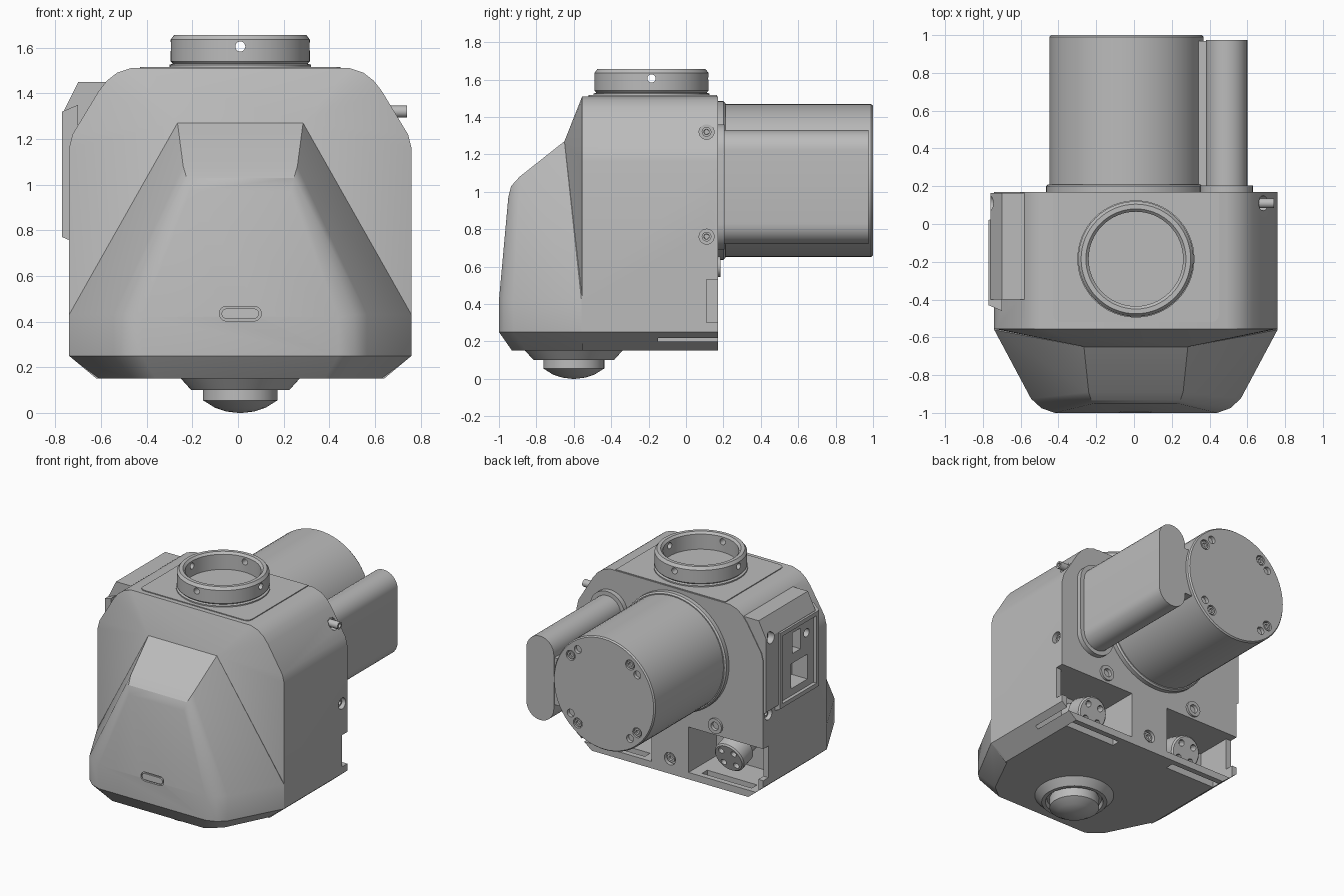
import bpy, bmesh, math
from mathutils import Vector, Matrix

cube = bpy.data.objects.get("Cube")
if cube:
    bpy.data.objects.remove(cube, do_unlink=True)

grey = bpy.data.materials.new("machined grey")
grey.use_nodes = True
grey.diffuse_color = (0.5, 0.5, 0.5, 1)
grey.node_tree.nodes["Principled BSDF"].inputs["Base Color"].default_value = (0.5, 0.5, 0.5, 1)
CX = 0.01  # body centre line


def finish(name, bm):
    bmesh.ops.recalc_face_normals(bm, faces=bm.faces)
    mesh = bpy.data.meshes.new(name)
    bm.to_mesh(mesh)
    bm.free()
    mesh.materials.append(grey)
    obj = bpy.data.objects.new(name, mesh)
    bpy.context.collection.objects.link(obj)
    return obj


def hull(name, pts):
    bm = bmesh.new()
    for p in pts:
        bm.verts.new(p)
    bmesh.ops.convex_hull(bm, input=bm.verts)
    loose = [v for v in bm.verts if not v.link_faces]
    bmesh.ops.delete(bm, geom=loose, context="VERTS")
    bmesh.ops.dissolve_limit(bm, angle_limit=0.01, verts=bm.verts, edges=bm.edges)
    return finish(name, bm)


def box(name, x0, x1, y0, y1, z0, z1):
    return hull(name, [(x, y, z) for x in (x0, x1) for y in (y0, y1) for z in (z0, z1)])


def lathe(name, profile, centre, axis=(0, 0, 1), steps=64):
    """Closed solid of revolution from (radius, height) points."""
    bm = bmesh.new()
    rings = []
    for r, h in profile:
        rings.append([bm.verts.new((r * math.cos(a), r * math.sin(a), h))
                      for a in (2 * math.pi * i / steps for i in range(steps))])
    for a, b in zip(rings, rings[1:]):
        for i in range(steps):
            j = (i + 1) % steps
            bm.faces.new((a[i], a[j], b[j], b[i]))
    bm.faces.new(rings[0])
    bm.faces.new(rings[-1])
    turn = Vector((0, 0, 1)).rotation_difference(Vector(axis)).to_matrix().to_4x4()
    bm.transform(Matrix.Translation(centre) @ turn)
    return finish(name, bm)


def rod(name, r, centre, axis, length, steps=24):
    return lathe(name, [(r, 0), (r, length)], centre, axis, steps)


def stadium(name, r, ends, y0, y1, steps=32):
    """Rounded bar along y whose outline wraps two (x, z) end centres."""
    ring = [2 * math.pi * i / steps for i in range(steps)]
    return hull(name, [(x + r * math.cos(a), y, z + r * math.sin(a))
                       for x, z in ends for a in ring for y in (y0, y1)])


def combine(target, others, operation):
    bpy.context.view_layer.objects.active = target
    for other in others:
        mod = target.modifiers.new("join", "BOOLEAN")
        mod.operation, mod.solver, mod.object = operation, "EXACT", other
        bpy.ops.object.modifier_apply(modifier=mod.name)
        bpy.data.objects.remove(other, do_unlink=True)


def both(pts):
    return [(CX + s * x, y, z) for x, y, z in pts for s in (1, -1)]


# Main body: shouldered section with a nose ridge at the front
section = [(.63, .15), (.75, .25), (.75, 1.16), (.735, 1.22), (.62, 1.41),
           (.585, 1.455), (.54, 1.49), (.48, 1.51)]
body = hull("body", both([(x, y, z) for x, z in section for y in (-.555, .17)]
                         + [(.275, -.65, 1.27)]))
hood = hull("hood", both([
    (.275, -.65, 1.27), (.25, -.4, 1.2), (.75, -.56, .43), (.75, -.56, .25), (.75, -.45, .25),
    (.7, -.45, .43), (.63, -.45, .15), (.63, -.53, .15), (.25, -.89, 1.08), (.235, -.935, 1.03),
    (.22, -.95, .97), (.555, -.925, .43), (.5, -.975, .43), (.43, -1, .42),
    (.555, -.925, .25), (.5, -.975, .25), (.43, -1, .25), (.47, -.85, .15), (.37, -.93, .15)]))
combine(body, [hood], "UNION")

# Side housing on the right, with a framed connector hatch
housing = hull("housing", [(x, y, z) for y in (-.4, .165) for x, z in
               ((-.4, 1.45), (-.70, 1.45), (-.76, 1.33), (-.76, .8), (-.7, .75), (-.4, .75))])
hatch = hull("hatch", [(-.77, y, z) for y in (-.43, .02) for z in (.77, 1.32)]
             + [(-.7, y, z) for y in (-.46, .05) for z in (.74, 1.35)])
combine(body, [housing, hatch], "UNION")

cutters = [box("hatch_recess", -.9, -.745, -.4, -.01, .8, 1.29),
           box("port_lower", -.9, -.62, -.33, -.14, .85, 1.03),
           box("port_upper", -.9, -.62, -.25, -.16, 1.1, 1.25),
           rod("port_round", .03, (-.9, -.32, 1.19), (1, 0, 0), .22)]
# Rear cable bays, open at the back, with slots through the floor
for s in (1, -1):
    inner, outer = CX + s * .15, CX + s * .71
    lo, hi = min(inner, outer), max(inner, outer)
    cutters.append(box("bay", lo, hi, -.15, .3, .2, .53))
    cutters.append(box("bay_slot", lo + .08, hi - .08, .07, .13, .1, .3))
    cutters.append(box("side_notch", min(CX + s * .7, s), max(CX + s * .7, s),
                       .11, .3, .3, .53))
    # Screw recesses on the sides and back
    for z in (.76, 1.32):
        cutters.append(rod("side_recess", .04, (CX + s * .65, .11, z), (s, 0, 0), .3))
    cutters.append(rod("back_recess", .035, (CX + s * .37, .13, .6), (0, 1, 0), .3))
cutters.append(rod("pillar_recess", .045, (CX, .14, .26), (0, 1, 0), .3))
# Front indicator groove
groove = stadium("groove", .032, [(-.05, .435), (.07, .435)], -1.05, -.985)
combine(groove, [stadium("core", .022, [(-.05, .435), (.07, .435)], -1.2, -.9)], "DIFFERENCE")
cutters.append(groove)
combine(body, cutters, "DIFFERENCE")

# Top cover plate with rounded corners
hull("top_plate", [(CX + s * (.40 + .04 * math.cos(a)), y, z)
                   for s in (1, -1) for z in (1.5, 1.516)
                   for a in (0, .5, 1, 1.57)
                   for y in (.165, -.48 - .04 * math.sin(a))])

# Mounting collar with four cross holes
collar = lathe("collar", [(.31, 1.505), (.31, 1.525), (.295, 1.53), (.305, 1.54),
                          (.305, 1.635), (.29, 1.655), (.265, 1.655), (.25, 1.64),
                          (.25, 1.53)], (CX, -.185, 0))
combine(collar, [rod("hole_x", .022, (-.5, -.185, 1.605), (1, 0, 0), 1),
                 rod("hole_y", .022, (CX, -.7, 1.605), (0, 1, 0), 1)], "DIFFERENCE")

# Lens turret underneath
lathe("lens_turret", [(.26, .16), (.26, .15), (.215, .10), (.19, .10), (.18, .125), (.163, .125),
                      (.163, .055), (.155, .05), (.11, .022), (.06, .006), (.01, 0)],
      (CX, -.6, 0))

# Rear motor with flange and end screws
MX, MZ = -.04, 1.06
lathe("motor_flange", [(.425, .16), (.425, .2), (.415, .21)], (MX, 0, MZ), (0, 1, 0))
motor = lathe("motor", [(.408, .16), (.408, .99), (.4, 1)], (MX, 0, MZ), (0, 1, 0))
holes, heads = [], []
for quarter in range(4):
    for offset, r in ((-.12, .036), (.12, .028)):
        a = math.pi / 4 + quarter * math.pi / 2 + offset
        p = (MX + .34 * math.cos(a), .975, MZ + .34 * math.sin(a))
        holes.append(rod("hole", r, p, (0, 1, 0), .1, 16))
        if offset < 0:
            heads.append(p)
combine(motor, holes, "DIFFERENCE")

# Side capsule beside the motor, with web and base flange
ends = [(.49, .83), (.49, 1.22)]
stadium("capsule", .11, ends, .16, .975)
stadium("capsule_flange", .14, ends, .16, .205)
box("capsule_web", .3, .42, .16, .97, .86, 1.2)


def screw(name, r, p, axis, depth):
    """Ring-shaped screw head with a socket."""
    return lathe(name, [(r, 0), (r, depth), (r * .55, depth), (r * .5, depth * .4)],
                 p, axis, 16)


for p in heads:
    screw("motor_screw", .028, p, (0, 1, 0), .02)
screw("pillar_screw", .03, (CX, .135, .26), (0, 1, 0), .025)
for s in (1, -1):
    screw("back_bush", .055, (CX + s * .37, .15, .6), (0, 1, 0), .035)
    for z in (.76, 1.32):
        screw("side_screw", .026, (CX + s * .65, .11, z), (s, 0, 0), .08)
    # Four-pin cable connectors inside the bays
    axis = Vector((0, .9, -.3)).normalized()
    start = Vector((CX + s * .4, -.17, .41))
    plug = lathe("connector", [(.09, 0), (.09, .12), (.115, .13), (.115, .24), (.105, .25)],
                 start, axis, 24)
    side, up = Vector((1, 0, 0)), axis.cross(Vector((1, 0, 0)))
    pins = [rod("pin", .022, start + axis * .2 + side * (.05 * i) + up * (.05 * j), axis, .2, 12)
            for i in (1, -1) for j in (1, -1)]
    combine(plug, pins, "DIFFERENCE")

# Smooth the round parts, keep real edges sharp
for obj in bpy.context.collection.objects:
    if obj.type == "MESH" and obj.data.materials and obj.data.materials[0] == grey:
        bpy.ops.object.select_all(action="DESELECT")
        obj.select_set(True)
        bpy.context.view_layer.objects.active = obj
        bpy.ops.object.shade_smooth_by_angle(angle=math.radians(25))
